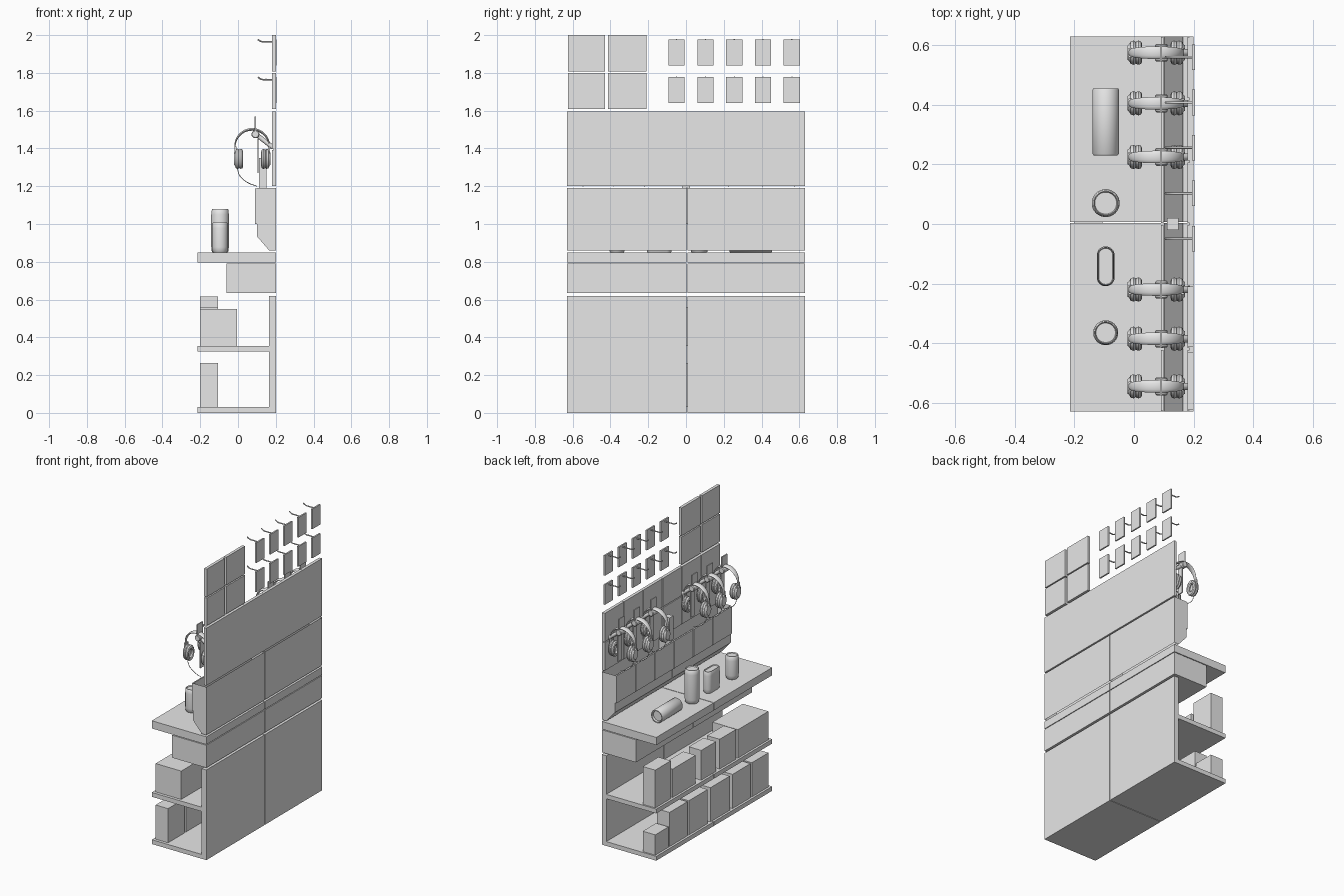
import bpy, bmesh, math
from mathutils import Vector, Matrix

if "Cube" in bpy.data.objects:
    bpy.data.objects.remove(bpy.data.objects["Cube"])

grey = bpy.data.materials.new("plain_grey")
grey.use_nodes = True
colour = (0.8, 0.8, 0.8, 1)
grey.diffuse_color = colour
grey.node_tree.nodes["Principled BSDF"].inputs["Base Color"].default_value = colour


def finish(name, bm, smooth=False):
    bmesh.ops.recalc_face_normals(bm, faces=bm.faces)
    mesh = bpy.data.meshes.new(name)
    bm.to_mesh(mesh)
    bm.free()
    mesh.materials.append(grey)
    ob = bpy.data.objects.new(name, mesh)
    bpy.context.collection.objects.link(ob)
    if smooth:
        bpy.ops.object.select_all(action='DESELECT')
        ob.select_set(True)
        bpy.context.view_layer.objects.active = ob
        bpy.ops.object.shade_smooth_by_angle(angle=math.radians(40))
    return ob


def box(name, x, y, z):
    bm = bmesh.new()
    bmesh.ops.create_cube(bm, size=1)
    for v in bm.verts:
        v.co = [lo + (c + 0.5) * (hi - lo) for c, (lo, hi) in zip(v.co, (x, y, z))]
    return finish(name, bm)


def loft(name, rings, caps=True, closed=False):
    """Skin a list of rings of points."""
    bm = bmesh.new()
    rows = [[bm.verts.new(p) for p in ring] for ring in rings]
    n = len(rows[0])
    pairs = list(zip(rows, rows[1:])) + ([(rows[-1], rows[0])] if closed else [])
    for a, b in pairs:
        for i in range(n):
            j = (i + 1) % n
            bm.faces.new((a[i], a[j], b[j], b[i]))
    if caps and not closed:
        bm.faces.new(rows[0])
        bm.faces.new(rows[-1])
    return finish(name, bm, True)


def lathe(name, profile, place, sx=1, sy=1, stretch=0, sides=28, closed=False):
    """Turn (radius, height) points about z, then place; stretch makes a stadium."""
    rings = []
    for r, h in profile:
        ring = []
        for i in range(sides):
            a = math.tau * (i + 0.5) / sides
            p = Vector((r * sx * math.cos(a), r * sy * math.sin(a), h))
            p.y += math.copysign(stretch, p.y)
            ring.append(place @ p)
        rings.append(ring)
    return loft(name, rings, closed=closed)


def wire(name, points, radius):
    cu = bpy.data.curves.new(name, 'CURVE')
    cu.dimensions = '3D'
    cu.bevel_depth = radius
    cu.bevel_resolution = 2
    cu.use_fill_caps = True
    cu.resolution_u = 6
    sp = cu.splines.new('BEZIER')
    sp.bezier_points.add(len(points) - 1)
    for bp, co in zip(sp.bezier_points, points):
        bp.co = co
        bp.handle_left_type = bp.handle_right_type = 'AUTO'
    cu.materials.append(grey)
    ob = bpy.data.objects.new(name, cu)
    bpy.context.collection.objects.link(ob)


def at(x, y, z):
    return Matrix.Translation((x, y, z))


# Two mirrored halves of shelving, drawers, counter and wall cabinet
for y in ((-0.63, 0.003), (0.007, 0.63)):
    box("base_back", (0.165, 0.2), y, (0, 0.62))
    box("bottom_shelf", (-0.215, 0.165), y, (0, 0.03))
    box("middle_shelf", (-0.215, 0.165), y, (0.325, 0.355))
    box("drawer", (-0.06, 0.2), y, (0.635, 0.79))
    box("counter", (-0.215, 0.2), y, (0.795, 0.848))

    # Wall cabinet with sloped lower front, open above and below
    bm = bmesh.new()
    outline = [(0.2, 0.86), (0.2, 1.19), (0.1, 1.19), (0.1, 0.935), (0.165, 0.86)]
    ends = [[bm.verts.new((px, py, pz)) for px, pz in outline] for py in y]
    for e in ends:
        bm.faces.new(e)
    for i in (0, 2, 3):
        bm.faces.new((ends[0][i], ends[0][i + 1], ends[1][i + 1], ends[1][i]))
    finish("wall_cabinet", bm)

# Upper wall with its front tiles, and cards on the cabinet
box("upper_wall", (0.187, 0.2), (-0.63, 0.63), (1.2, 1.595))
for i in range(6):
    y0 = -0.63 + i * 0.21
    span = (y0 + 0.003, y0 + 0.207)
    box("cabinet_card", (0.09, 0.0995), span, (1.0, 1.188))
    for z in ((1.2, 1.392), (1.398, 1.595)):
        box("wall_tile", (0.179, 0.187), span, z)

# Four square top panels
for y in ((-0.625, -0.43), (-0.412, -0.21)):
    for z in ((1.61, 1.8), (1.808, 2.0)):
        box("top_panel", (0.18, 0.2), y, z)

# Backing plates with peg hooks
for y in (-0.05, 0.103, 0.256, 0.408, 0.56):
    for z in (1.64, 1.84):
        box("hook_plate", (0.195, 0.205), (y - 0.043, y + 0.043), (z, z + 0.138))
        h = z + 0.125
        wire("peg_hook", [(0.198, y, h), (0.15, y, h), (0.125, y, h + 0.001),
                          (0.105, y, h + 0.012)], 0.004)

# Stock boxes: y range, depth, top height
for y0, y1, top in ((0.475, 0.62, 0.17), (0.27, 0.465, 0.265), (0.05, 0.255, 0.265),
                    (-0.19, 0.02, 0.265), (-0.415, -0.22, 0.265), (-0.61, -0.43, 0.265)):
    box("lower_stock_box", (-0.2, -0.105), (y0, y1), (0.03, top))
for y0, y1, depth, top in ((0.45, 0.62, 0.095, 0.615), (0.18, 0.43, 0.095, 0.55),
                           (-0.04, 0.12, 0.095, 0.56), (-0.26, -0.08, 0.095, 0.56),
                           (-0.61, -0.28, 0.195, 0.55)):
    box("upper_stock_box", (-0.2, -0.2 + depth), (y0, y1), (0.355, top))


# Speakers on the counter
def can(r, h):
    return [(r * 0.8, 0), (r * 0.93, 0.006), (r, 0.03), (r, h - 0.03),
            (r * 0.93, h - 0.004), (r * 0.85, h), (r * 0.78, h - 0.008)]


lathe("tall_speaker", can(0.047, 0.232), at(-0.095, 0.07, 0.848))
lathe("short_speaker", can(0.042, 0.16), at(-0.095, -0.365, 0.848))
lathe("oval_speaker", can(0.03, 0.15), at(-0.095, -0.142, 0.848), stretch=0.037)
lying = at(-0.095, 0.23, 0.893) @ Matrix.Rotation(-math.pi / 2, 4, 'X')
lathe("lying_speaker", [(0.04, 0), (0.045, 0.006), (0.045, 0.219), (0.042, 0.225),
                        (0.036, 0.225), (0.034, 0.21)], lying)

# Small box on the cabinet
box("small_stand", (0.11, 0.15), (-0.02, 0.02), (1.19, 1.35))


def headphones(y):
    # Headband: flattened oval swept along an arc, wider at the top
    cx, cz, r = 0.075, 1.41, 0.091
    rings = []
    for i in range(25):
        a = math.radians(-12 + 204 * i / 24)
        w = 0.009 + 0.012 * max(0, math.sin(a))
        t = 0.003 + 0.004 * max(0, math.sin(a))
        ring = []
        for k in range(12):
            b = math.tau * k / 12
            rr = r + t * math.cos(b)
            ring.append((cx + rr * math.cos(a), y + w * math.sin(b), cz + rr * math.sin(a)))
        rings.append(ring)
    loft("headband", rings)
    # Ear cups with ring cushions facing each other
    for side in (-1, 1):
        turn = at(cx + side * 0.07, y, 1.345) @ Matrix.Rotation(side * math.pi / 2, 4, 'Y')
        lathe("ear_cup", [(0.05, 0), (0.054, 0.006), (0.05, 0.016), (0.036, 0.022),
                          (0.033, 0.026)], turn, sy=0.76, sides=24)
        cushion = [(0.04 + 0.014 * math.cos(math.tau * k / 8),
                    -0.01 + 0.012 * math.sin(math.tau * k / 8)) for k in range(8)]
        lathe("ear_cushion", cushion, turn, sy=0.76, sides=24, closed=True)
        for s in (-1, 1):
            ys = sorted((y + s * 0.01, y + s * 0.016))
            xs = sorted((cx + side * 0.083, cx + side * 0.094))
            box("cup_yoke", xs, ys, (1.36, 1.41))
    # Hanger arm, its rounded end and the signs
    wire("hanger_arm", [(0.185, y, 1.405), (0.14, y, 1.44), (0.095, y, 1.475)], 0.012)
    bar = at(0.092, y - 0.03, 1.475) @ Matrix.Rotation(-math.pi / 2, 4, 'X')
    lathe("hanger_end", [(0.017, 0), (0.021, 0.004), (0.021, 0.056), (0.017, 0.06)], bar, sides=20)
    box("price_sign", (0.087, 0.094), (y - 0.03, y + 0.03), (1.49, 1.57))
    box("hanger_plate", (0.102, 0.109), (y - 0.02, y + 0.02), (1.27, 1.45))
    # Drooping cable
    wire("cable", [(-0.004, y, 1.295), (0.01, y, 1.255), (0.05, y, 1.22), (0.1, y, 1.2)], 0.002)


for y in (0.575, 0.405, 0.225, -0.22, -0.385, -0.545):
    headphones(y)
